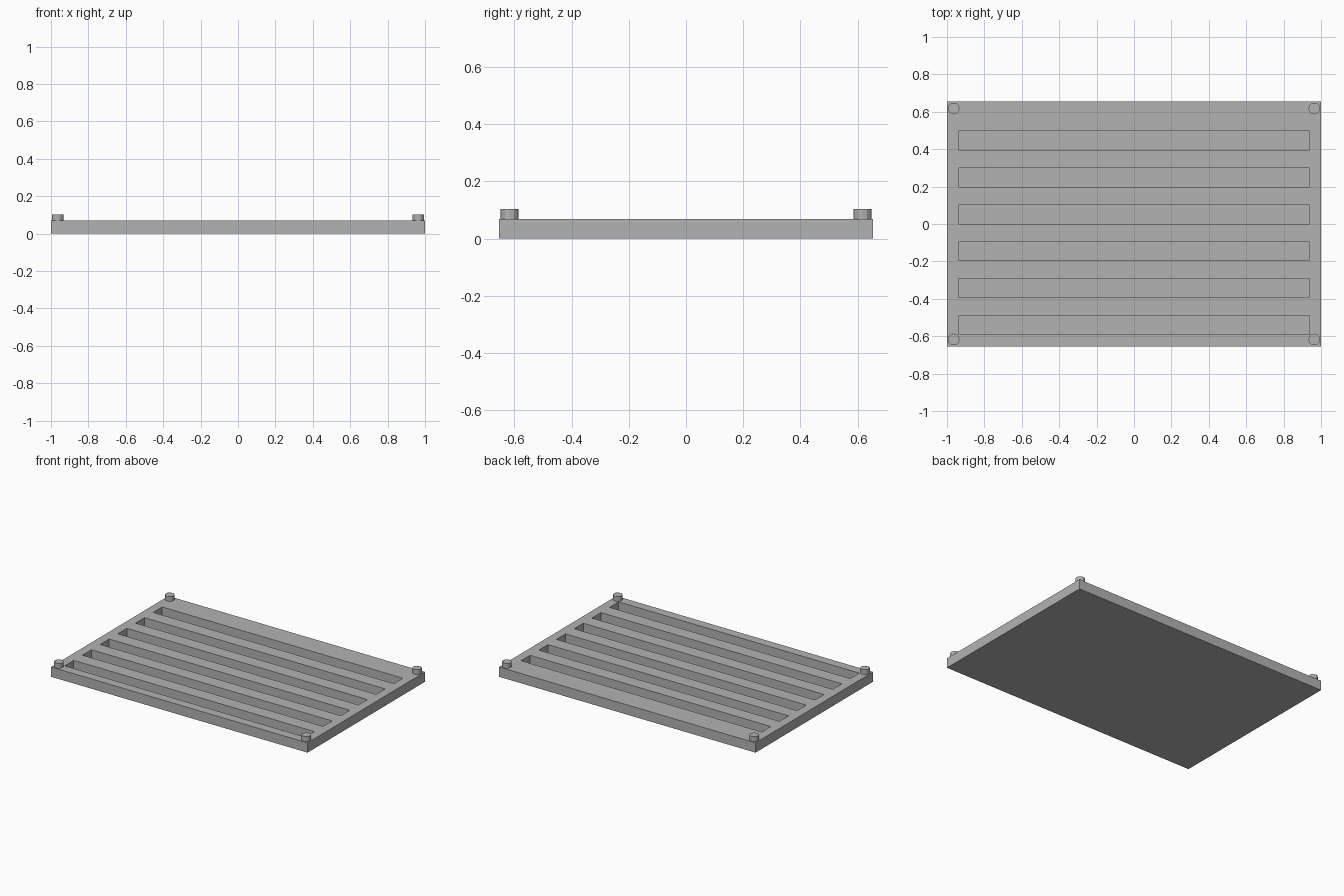
import bpy
import bmesh

if "Cube" in bpy.data.objects:
    bpy.data.objects.remove(bpy.data.objects["Cube"], do_unlink=True)

# Plain grey finish for every part
GREY = (0.45, 0.45, 0.45, 1.0)
grey = bpy.data.materials.new("grey")
grey.use_nodes = True
grey.diffuse_color = GREY
grey.node_tree.nodes["Principled BSDF"].inputs["Base Color"].default_value = GREY

HALF_LENGTH, HALF_WIDTH, THICKNESS = 1.0, 0.654, 0.069
SLOT_HALF, SLOT_WIDTH, SLOT_PITCH, SLOT_START = 0.938, 0.101, 0.197, -0.59
FLOOR = 0.008
PEG_RADIUS, PEG_TOP = 0.031, 0.103


def add_box(bm, low, high):
    """Add an axis-aligned box between two corners."""
    verts = bmesh.ops.create_cube(bm, size=1)["verts"]
    for v in verts:
        for i in range(3):
            v.co[i] = low[i] if v.co[i] < 0 else high[i]


def make_object(name, bm):
    mesh = bpy.data.meshes.new(name)
    bm.to_mesh(mesh)
    bm.free()
    mesh.materials.append(grey)
    obj = bpy.data.objects.new(name, mesh)
    bpy.context.collection.objects.link(obj)
    return obj


# Base plate
bm = bmesh.new()
add_box(bm, (-HALF_LENGTH, -HALF_WIDTH, 0), (HALF_LENGTH, HALF_WIDTH, THICKNESS))
plate = make_object("slotted_plate", bm)

# Six long blind slots cut from the top
bm = bmesh.new()
for i in range(6):
    y = SLOT_START + i * SLOT_PITCH
    add_box(bm, (-SLOT_HALF, y, FLOOR), (SLOT_HALF, y + SLOT_WIDTH, THICKNESS + 0.1))
cutter = make_object("slot_cutter", bm)
cutter.hide_render = True

cut = plate.modifiers.new("slots", "BOOLEAN")
cut.operation = "DIFFERENCE"
cut.solver = "EXACT"
cut.object = cutter
bpy.context.view_layer.objects.active = plate
bpy.ops.object.modifier_apply(modifier=cut.name)
bpy.data.objects.remove(cutter, do_unlink=True)

# Round locating pegs at the corners
for end, side_x in (("right", -1), ("left", 1)):
    for place, side_y in (("front", -1), ("back", 1)):
        bm = bmesh.new()
        bmesh.ops.create_cone(bm, cap_ends=True, segments=12, radius1=PEG_RADIUS,
                              radius2=PEG_RADIUS, depth=PEG_TOP - THICKNESS)
        peg = make_object(f"{place}_{end}_peg", bm)
        peg.location = (side_x * 0.964, side_y * 0.617, (PEG_TOP + THICKNESS) / 2)
